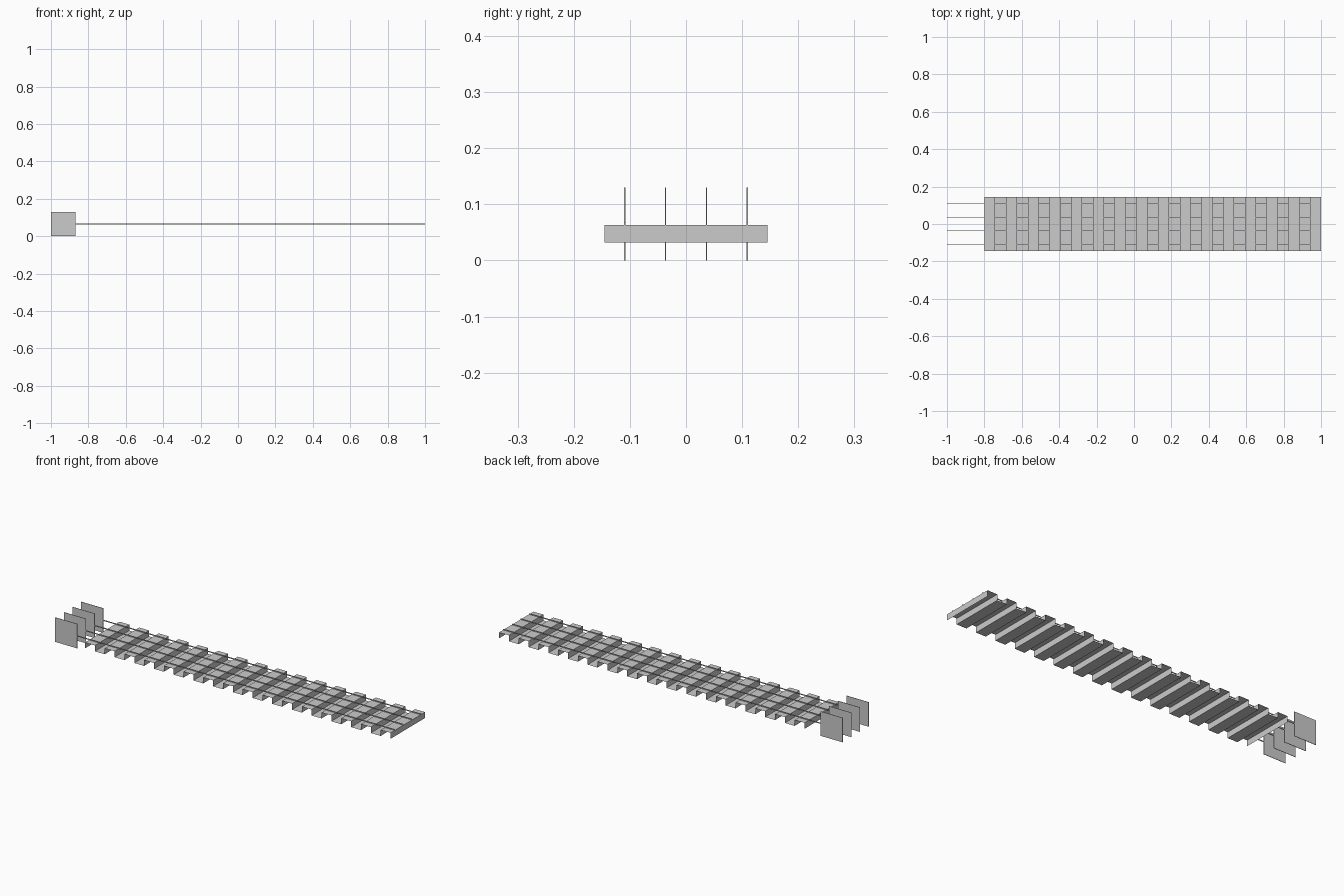
import bpy, bmesh

if "Cube" in bpy.data.objects:
    bpy.data.objects.remove(bpy.data.objects["Cube"])

X0, X1, HALF_Y = -0.80, 1.0, 0.145
LOW, HIGH = 0.032, 0.0635
SEGMENTS = 31


def finish(bm, name):
    mesh = bpy.data.meshes.new(name)
    bm.to_mesh(mesh)
    bm.free()
    ob = bpy.data.objects.new(name, mesh)
    bpy.context.collection.objects.link(ob)
    return ob


def box(name, lo, hi):
    bm = bmesh.new()
    bmesh.ops.create_cube(bm, size=1)
    for v in bm.verts:
        v.co = [(a + b) / 2 + c * (b - a) for a, b, c in zip(lo, hi, v.co)]
    return finish(bm, name)


# Corrugated sheet: square-wave profile, high at both ends, with end walls
step = (X1 - X0) / SEGMENTS
profile = [(X0, LOW)]
for i in range(SEGMENTS):
    z = HIGH if i % 2 == 0 else LOW
    profile += [(X0 + i * step, z), (X0 + (i + 1) * step, z)]
profile.append((X1, LOW))

bm = bmesh.new()
rows = [(bm.verts.new((x, -HALF_Y, z)), bm.verts.new((x, HALF_Y, z))) for x, z in profile]
for a, b in zip(rows, rows[1:]):
    bm.faces.new((a[0], b[0], b[1], a[1]))
finish(bm, "corrugated_sheet")

# Four thin rods lying on the sheet, each ending in an upright square plate
T = 0.0012
for i, y in enumerate((-0.109, -0.0365, 0.0365, 0.109)):
    box(f"rod_{i + 1}", (-1, y - T, 0.0635), (1, y + T, 0.0685))
    box(f"end_plate_{i + 1}", (-1, y - T, 0), (-0.87, y + T, 0.13))
